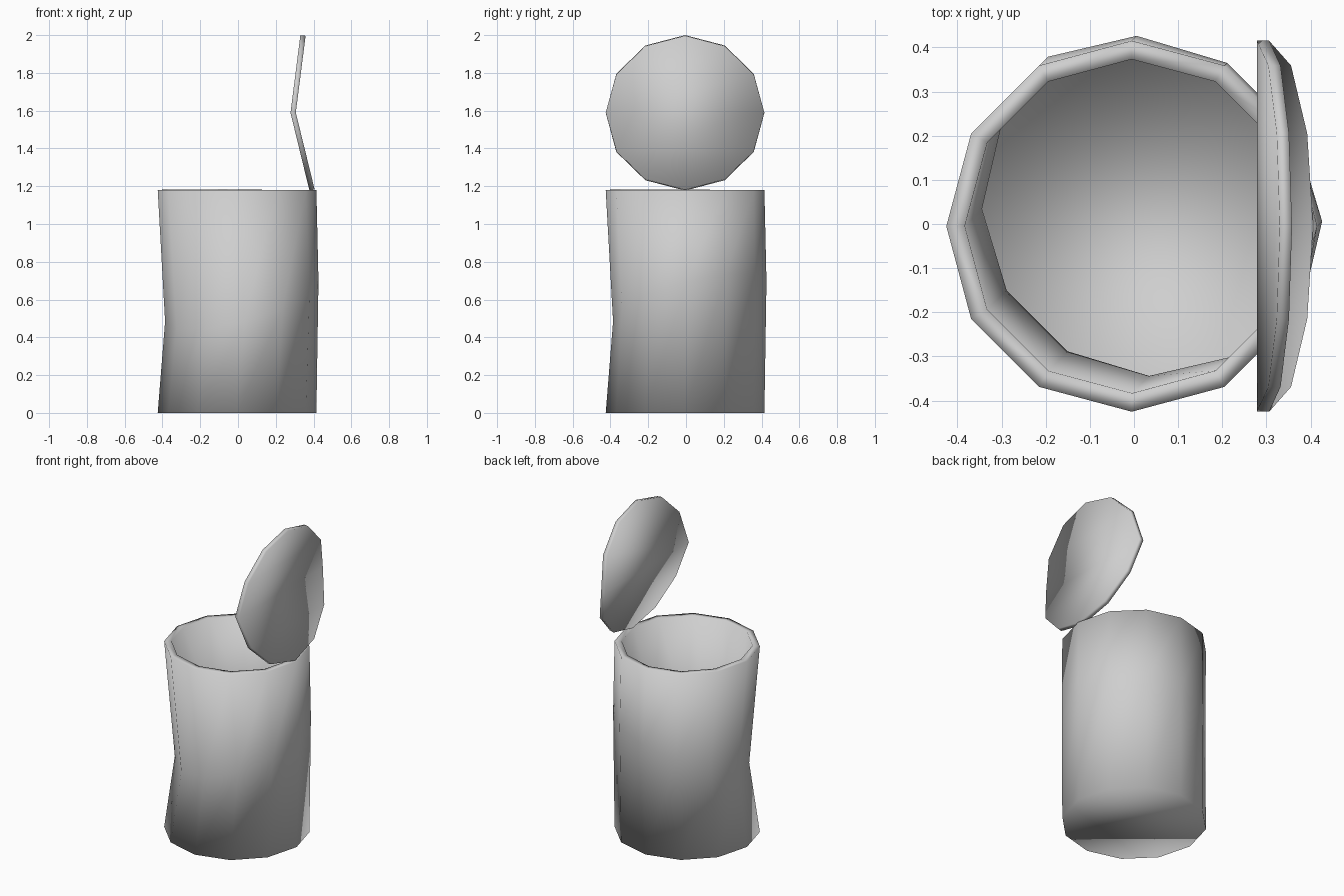
import bpy, bmesh
from math import sin, cos, radians, tau
from mathutils import Matrix, Vector

if "Cube" in bpy.data.objects:
    bpy.data.objects.remove(bpy.data.objects["Cube"], do_unlink=True)

SIDES = 12
RADIUS = 0.42

# Plain grey metal
metal = bpy.data.materials.new("grey_metal")
metal.use_nodes = True
grey = (0.62, 0.62, 0.62, 1)
metal.diffuse_color = grey
metal.node_tree.nodes["Principled BSDF"].inputs["Base Color"].default_value = grey


def circle(center, tilt=0):
    """Ring of points, tilted up toward the +x +y diagonal."""
    turn = Matrix.Rotation(radians(tilt), 3, Vector((1, -1, 0)))
    return [Vector(center) + turn @ Vector((RADIUS * cos(a), RADIUS * sin(a), 0))
            for a in (tau * i / SIDES for i in range(SIDES))]


def finish(bm, name, thickness, offset):
    """Turn the sheet into a smooth solid-walled object."""
    mesh = bpy.data.meshes.new(name)
    bm.to_mesh(mesh)
    bm.free()
    mesh.materials.append(metal)
    mesh.shade_smooth()
    obj = bpy.data.objects.new(name, mesh)
    bpy.context.collection.objects.link(obj)
    wall = obj.modifiers.new("wall", 'SOLIDIFY')
    wall.thickness = thickness
    wall.offset = offset
    return obj


# Can body: base ring, crooked middle ring and rim, with a closed bottom
bm = bmesh.new()
rings = [[bm.verts.new(p) for p in circle(center, tilt)] for center, tilt in (
    ((-0.005, -0.005, 0), 0),
    ((0.02, 0.02, 0.59), -21),
    ((-0.005, -0.005, 1.18), 0))]
# Make sure the middle ring rises toward +x
if rings[1][0].co.z < rings[1][SIDES // 2].co.z:
    for v in rings[1]:
        v.co.z = 2 * 0.59 - v.co.z
for low, high in zip(rings, rings[1:]):
    for i in range(SIDES):
        j = (i + 1) % SIDES
        bm.faces.new((low[i], low[j], high[j], high[i]))
bm.faces.new(rings[0][::-1])
finish(bm, "can_body", 0.042, -1)

# Opened lid: disc standing on the rim, folded across its middle
bm = bmesh.new()
edge = []
for i in range(SIDES):
    u, v = cos(tau * i / SIDES), sin(tau * i / SIDES)
    lean = 0.052 * v if v > 0 else -0.1 * v
    edge.append(bm.verts.new((0.292 + lean, RADIUS * u - 0.005, 1.589 + 0.409 * v)))
half = SIDES // 2
bm.faces.new(edge[:half + 1])
bm.faces.new(edge[half:] + edge[:1])
finish(bm, "lid", 0.028, 0)
